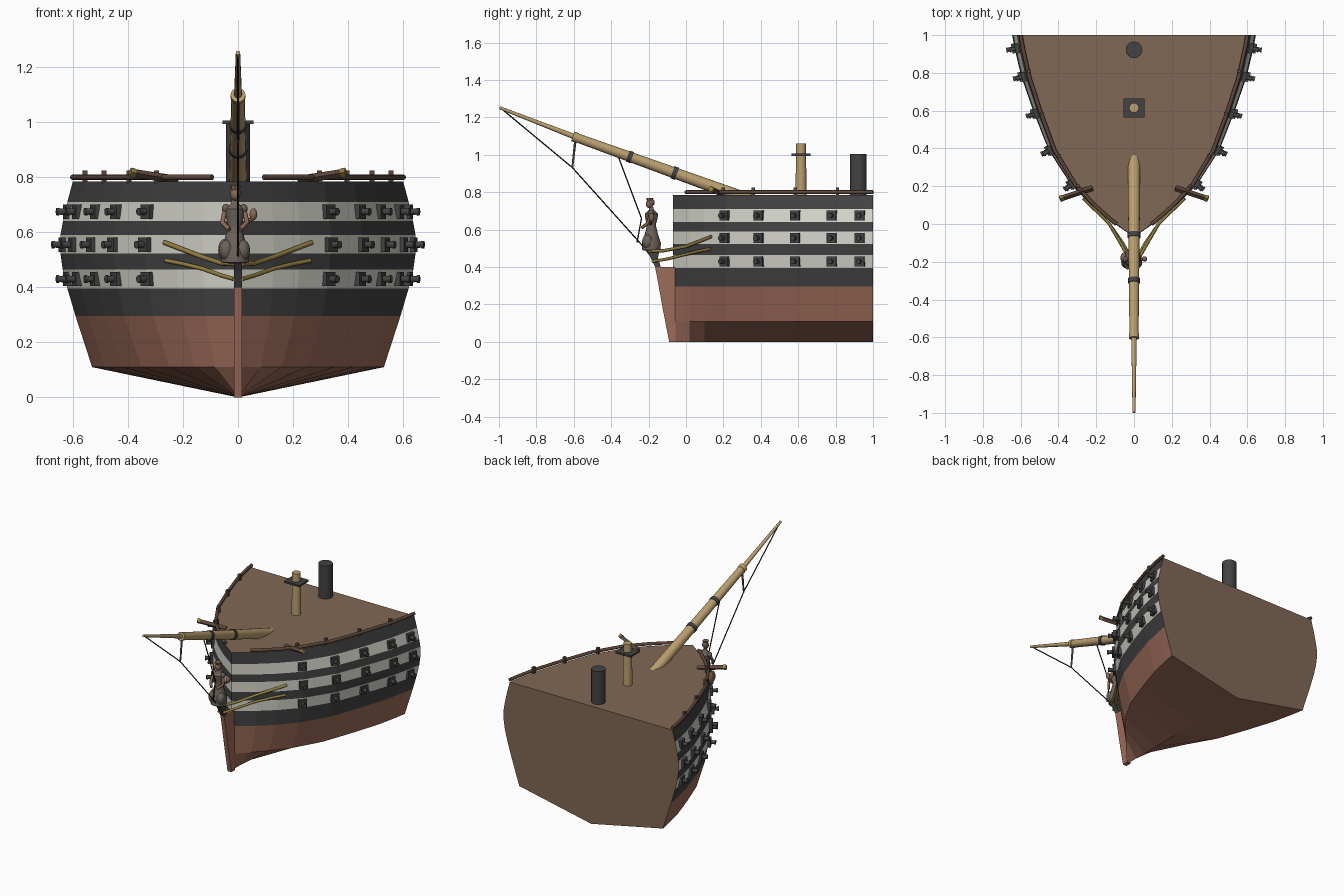
import bpy, bmesh, math
from mathutils import Vector

cube = bpy.data.objects.get("Cube")
if cube:
    bpy.data.objects.remove(cube)


def material(name, r, g, b):
    m = bpy.data.materials.new(name)
    m.use_nodes = True
    m.diffuse_color = (r, g, b, 1)
    m.node_tree.nodes["Principled BSDF"].inputs["Base Color"].default_value = (r, g, b, 1)
    return m


COPPER = material("copper red", .34, .15, .10)
BLACK = material("black paint", .055, .055, .057)
WHITE = material("off white paint", .68, .68, .61)
DECK = material("deck brown", .22, .14, .09)
TAN = material("tan spar wood", .50, .35, .16)
GOLD = material("dull gold", .30, .22, .055)
DARK = material("dark rail wood", .11, .063, .042)
CARVED = material("carved grey brown", .15, .12, .10)
SKIN = material("carved red brown", .25, .14, .09)
ROPE = material("rope black", .02, .02, .02)


def finish(name, bm, mats, smooth=True):
    bmesh.ops.recalc_face_normals(bm, faces=bm.faces[:])
    me = bpy.data.meshes.new(name)
    bm.to_mesh(me)
    bm.free()
    for m in mats:
        me.materials.append(m)
    if smooth:
        me.shade_smooth()
        me.set_sharp_from_angle(angle=math.radians(40))
    ob = bpy.data.objects.new(name, me)
    bpy.context.collection.objects.link(ob)
    return ob


def rod(name, a, b, r1, r2, mat, sides=16):
    a, b = Vector(a), Vector(b)
    bm = bmesh.new()
    bmesh.ops.create_cone(bm, cap_ends=True, segments=sides, radius1=r1, radius2=r2, depth=(b - a).length)
    ob = finish(name, bm, [mat], sides > 4)
    ob.location = (a + b) / 2
    ob.rotation_euler = (b - a).to_track_quat('Z', 'Y').to_euler()
    return ob


def box(name, loc, size, mat, turn=0):
    bm = bmesh.new()
    bmesh.ops.create_cube(bm, size=1)
    bmesh.ops.scale(bm, vec=size, verts=bm.verts)
    ob = finish(name, bm, [mat], False)
    ob.location = loc
    ob.rotation_euler.z = turn
    return ob


def ball(name, loc, size, mat):
    bm = bmesh.new()
    bmesh.ops.create_uvsphere(bm, u_segments=12, v_segments=8, radius=1)
    bmesh.ops.scale(bm, vec=size, verts=bm.verts)
    ob = finish(name, bm, [mat])
    ob.location = loc


def tube(name, pts, r, mat):
    cu = bpy.data.curves.new(name, 'CURVE')
    cu.dimensions = '3D'
    cu.bevel_depth = r
    cu.bevel_resolution = 2
    cu.use_fill_caps = True
    sp = cu.splines.new('POLY')
    sp.points.add(len(pts) - 1)
    for p, co in zip(sp.points, pts):
        p.co = (*co, 1)
    cu.materials.append(mat)
    ob = bpy.data.objects.new(name, cu)
    bpy.context.collection.objects.link(ob)


def plate(name, outline, thick, mat):
    bm = bmesh.new()
    face = bm.faces.new([bm.verts.new((-thick / 2, y, z)) for y, z in outline])
    ext = bmesh.ops.extrude_face_region(bm, geom=[face])["geom"]
    bmesh.ops.translate(bm, vec=(thick, 0, 0), verts=[v for v in ext if isinstance(v, bmesh.types.BMVert)])
    finish(name, bm, [mat], False)


# Hull shape: beam fraction along the length, half width up the side
PLAN = [(-.07, 0), (.02, .2), (.1, .35), (.21, .52), (.39, .70), (.585, .82), (.78, .925), (.93, .98), (1, 1)]
SIDE = [(0, 0), (.11, .53), (.295, .59), (.396, .62), (.465, .637), (.523, .645),
        (.59, .645), (.64, .636), (.71, .62), (.785, .60)]
TOP = .785


def lerp(table, t):
    for (a, u), (b, v) in zip(table, table[1:]):
        if t <= b:
            return u + (v - u) * (t - a) / (b - a)
    return table[-1][1]


def hull_x(y, z):
    f = lerp(PLAN, y)
    return lerp(SIDE, z) * (f ** 1.15 if z < .2 else f)


# Hull with painted bands, deck and cut-off rear face
bm = bmesh.new()
rim, rear = [], []
for s in (1, -1):
    grid = [[bm.verts.new((s * hull_x(y, z), y, z)) for z, _ in SIDE] for y, _ in PLAN]
    for c0, c1 in zip(grid, grid[1:]):
        for k in range(len(SIDE) - 1):
            f = bm.faces.new((c0[k], c1[k], c1[k + 1], c0[k + 1]))
            f.material_index = 0 if k < 2 else (2 if k in (3, 5, 7) else 1)
    rim.append([c[-1] for c in grid])
    rear.append(grid[-1])
for loops in (rim, rear):
    bm.faces.new(loops[0] + loops[1][::-1]).material_index = 3
bmesh.ops.remove_doubles(bm, verts=bm.verts[:], dist=.0005)
bmesh.ops.dissolve_degenerate(bm, dist=.0001, edges=bm.edges[:])
finish("hull", bm, [COPPER, BLACK, WHITE, DECK], False)

# Stem and the knee under the figurehead
plate("stem", [(-.05, 0), (-.09, 0), (-.125, .18), (-.15, .32), (-.165, .4), (-.05, .4)], .028, COPPER)
plate("head_knee", [(-.165, .4), (-.135, .4), (-.15, .45), (-.14, .495), (-.225, .5), (-.195, .46)], .03, BLACK)

for s in (1, -1):
    side = "left" if s > 0 else "right"
    # Guns on three decks, each square to the hull
    for y in (.21, .39, .585, .78, .93):
        for z in (.43, .555, .675):
            d = (hull_x(y + .04, z) - hull_x(y - .04, z)) / .08
            n = Vector((s, -d, 0)).normalized()
            p = Vector((s * hull_x(y, z), y, z))
            box(side + "_gun_port", p, (.03, .052, .052), BLACK, math.atan2(n.y, n.x))
            rod(side + "_gun_barrel", p, p + n * .045, .014, .010, BLACK, 10)
            rod(side + "_gun_muzzle", p + n * .035, p + n * .045, .014, .014, BLACK, 10)
    # Deck rail and its posts
    tube(side + "_rail", [(s * hull_x(y, TOP), y, .80) for y in (0, .02, .1, .21, .39, .585, .78, .93, 1)], .0105, DARK)
    for y in (.2, .36, .585, .81):
        box(side + "_rail_post", (s * (hull_x(y, TOP) - .006), y, .802), (.018, .018, .046), DARK)
    # Anchor beam with a gilded end
    rod(side + "_anchor_beam", (s * .22, .19, .79), (s * .38, .137, .815), .015, .015, DARK, 4)
    rod(side + "_anchor_beam_cap", (s * .375, .139, .815), (s * .392, .133, .818), .017, .017, GOLD, 4)
    # Curved head rails, upper and lower
    tube(side + "_upper_head_rail", [(s * .015, -.2, .485), (s * .06, -.12, .487), (s * .13, .0, .51),
                                     (s * .2, .07, .537), (s * .268, .135, .563)], .009, GOLD)
    tube(side + "_lower_head_rail", [(s * .015, -.18, .43), (s * .06, -.1, .443), (s * .13, .0, .468),
                                     (s * .2, .07, .485), (s * .262, .13, .497)], .008, GOLD)


# Bowsprit, outer boom and iron bands
def sprit(y):
    return Vector((0, y, 1.097 - .36 * (y + .6)))


rod("bowsprit", sprit(.36), sprit(-.6), .034, .024, TAN)
rod("jib_boom", sprit(-.56), (0, -.997, 1.252), .015, .008, TAN, 12)
for y, r in ((-.06, .034), (-.3, .031)):
    rod("bowsprit_band", sprit(y + .012), sprit(y - .012), r, r, BLACK)
rod("bowsprit_cap", sprit(-.58), sprit(-.605), .027, .027, TAN)
rod("striker", (0, -.59, 1.09), (0, -.608, .93), .007, .005, SKIN, 8)

# Stays below the bowsprit
tube("outer_stay", [(0, -.985, 1.245), (0, -.608, .932), (0, -.22, .5)], .0035, ROPE)
tube("inner_stay", [(0, -.36, .985), (0, -.238, .66), (0, -.262, .53)], .0035, ROPE)

# Fore mast stump with platform, and the black funnel
rod("mast", (0, .615, .76), (0, .615, 1.0), .03, .027, TAN)
rod("mast_top", (0, .615, 1.0), (0, .615, 1.06), .026, .026, TAN)
box("mast_platform", (0, .615, 1.0), (.112, .1, .012), BLACK)
rod("funnel", (0, .922, .76), (0, .922, 1.005), .044, .044, BLACK, 24)

# Figurehead: a turned gown and body, then head, crown, arms and companions
gown = [(.0, .485), (.05, .49), (.052, .53), (.038, .57), (.03, .60), (.024, .625),
        (.034, .66), (.036, .685), (.014, .705), (.011, .72), (0, .72)]
bm = bmesh.new()
ring = [bm.verts.new((r, 0, z)) for r, z in gown]
edges = [bm.edges.new(e) for e in zip(ring, ring[1:])]
bmesh.ops.spin(bm, geom=ring + edges, axis=(0, 0, 1), cent=(0, 0, 0), angle=math.tau, steps=14)
bmesh.ops.remove_doubles(bm, verts=bm.verts[:], dist=.0005)
finish("figure_body", bm, [CARVED]).location = (-.012, -.185, 0)
ball("figure_head", (-.01, -.195, .737), (.018, .02, .023), SKIN)
ball("figure_hair", (-.01, -.187, .745), (.02, .02, .02), CARVED)
rod("figure_crown", (-.01, -.193, .752), (-.01, -.193, .77), .015, .02, SKIN, 8)
for s in (1, -1):
    ball("figure_shoulder", (-.012 + s * .032, -.187, .685), (.015, .016, .018), CARVED)
    tube("figure_arm", [(-.012 + s * .034, -.187, .685), (-.012 + s * .045, -.205, .635),
                        (-.012 + s * .02, -.235, .61)], .009, SKIN)
    ball("figure_drape", (-.012 + s * .03, -.205, .535), (.026, .03, .038), CARVED)
ball("companion_body", (-.052, -.18, .535), (.02, .03, .04), SKIN)
rod("hand_staff", (.02, -.19, .63), (.055, -.185, .65), .008, .008, SKIN, 8)
ball("staff_head", (.056, -.185, .665), (.014, .014, .022), SKIN)
